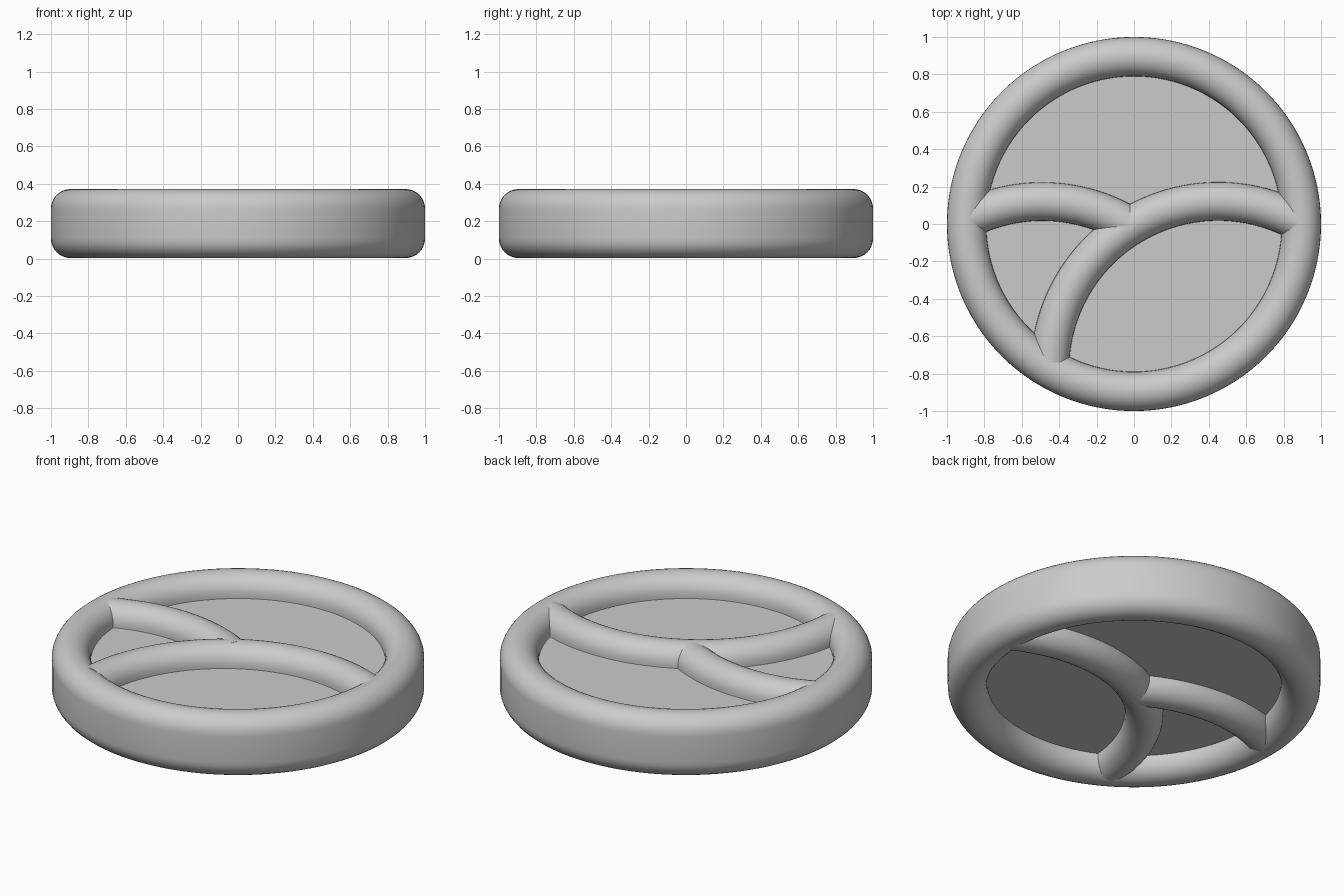
import bpy, bmesh, math

if "Cube" in bpy.data.objects:
    bpy.data.objects.remove(bpy.data.objects["Cube"])

HALF_W = 0.105       # half width of every bar
Z_LOW, Z_HIGH = 0.003, 0.372


def capsule(half_w, low, high, seg=16):
    """Stadium cross-section as (radial offset, z) points."""
    pts = []
    for start, zc in ((0, high - half_w), (math.pi, low + half_w)):
        for i in range(seg + 1):
            a = start + math.pi * i / seg
            pts.append((half_w * math.cos(a), zc + half_w * math.sin(a)))
    return pts


def sweep(name, centre, radius, a0, a1, steps, profile):
    """Sweep the profile along a circular arc (degrees)."""
    closed = abs(a1 - a0) >= 360
    bm = bmesh.new()
    rows = []
    for i in range(steps if closed else steps + 1):
        a = math.radians(a0 + (a1 - a0) * i / steps)
        rows.append([bm.verts.new((centre[0] + (radius + o) * math.cos(a),
                                   centre[1] + (radius + o) * math.sin(a), z))
                     for o, z in profile])
    n = len(profile)
    for i in range(steps):
        r, s = rows[i], rows[(i + 1) % len(rows)]
        for j in range(n):
            k = (j + 1) % n
            bm.faces.new((r[j], s[j], s[k], r[k]))
    if not closed:
        bm.faces.new(rows[0])
        bm.faces.new(rows[-1][::-1])
    bmesh.ops.recalc_face_normals(bm, faces=bm.faces)
    mesh = bpy.data.meshes.new(name)
    bm.to_mesh(mesh)
    bm.free()
    ob = bpy.data.objects.new(name, mesh)
    bpy.context.collection.objects.link(ob)
    smooth(ob)
    return ob


def smooth(ob):
    bpy.ops.object.select_all(action='DESELECT')
    ob.select_set(True)
    bpy.context.view_layer.objects.active = ob
    bpy.ops.object.shade_smooth_by_angle(angle=math.radians(35))


# Outer ring
sweep("outer_ring", (0, 0), 1 - HALF_W, 0, 360, 128,
      capsule(HALF_W, Z_LOW, Z_HIGH))

# Curved bars: one long sweep and one short branch, just under the ring top
bar = capsule(HALF_W - 0.002, Z_LOW + 0.002, Z_HIGH - 0.002)
sweep("long_curved_bar", (0.45, -0.779), 0.9, 60.5, 177.5, 64, bar)
sweep("short_curved_bar", (-0.49, -0.78), 0.9, 57.5, 116.6, 36, bar)

# Flat plate filling the ring
bpy.ops.mesh.primitive_cylinder_add(vertices=128, radius=0.86, depth=0.13,
                                    location=(0, 0, 0.187))
plate = bpy.context.object
plate.name = "centre_plate"
smooth(plate)
